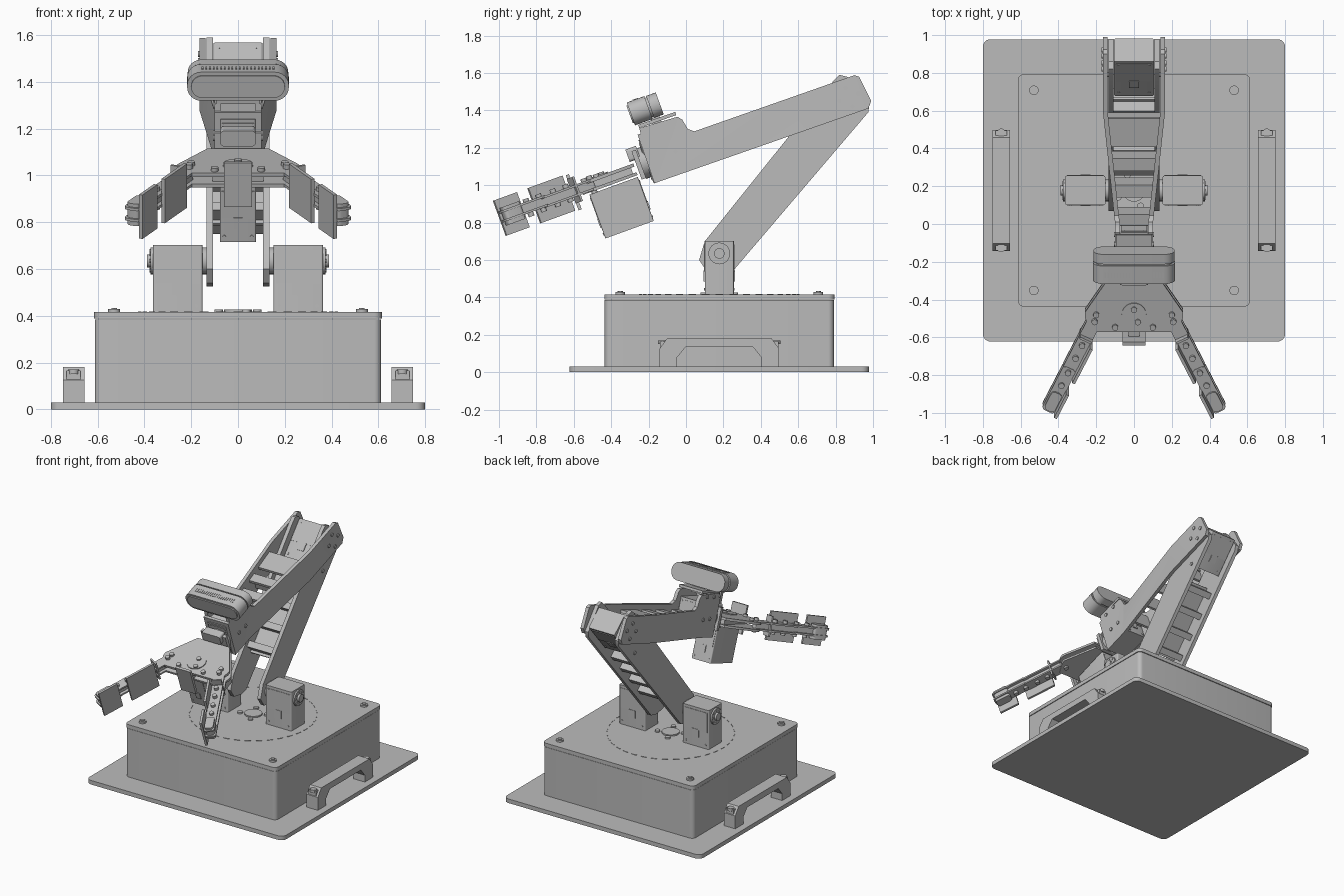
import bpy, bmesh, math
from mathutils import Matrix, Vector

cube = bpy.data.objects.get("Cube")
if cube:
    bpy.data.objects.remove(cube, do_unlink=True)

grey = bpy.data.materials.new("plain grey")
grey.use_nodes = True
grey.diffuse_color = (0.5, 0.5, 0.5, 1)
grey.node_tree.nodes["Principled BSDF"].inputs["Base Color"].default_value = grey.diffuse_color
WORLD = Matrix.Identity(4)


def frame(y, z, degrees):
    """Local frame in the side plane, tilted about the x axis."""
    return Matrix.Translation((0, y, z)) @ Matrix.Rotation(math.radians(degrees), 4, "X")


def finish(name, bm, matrix=WORLD):
    bmesh.ops.recalc_face_normals(bm, faces=bm.faces)
    bm.transform(matrix)
    mesh = bpy.data.meshes.new(name)
    bm.to_mesh(mesh)
    bm.free()
    mesh.materials.append(grey)
    ob = bpy.data.objects.new(name, mesh)
    bpy.context.scene.collection.objects.link(ob)
    bpy.ops.object.select_all(action="DESELECT")
    ob.select_set(True)
    bpy.context.view_layer.objects.active = ob
    bpy.ops.object.shade_smooth_by_angle(angle=math.radians(35))
    return ob


def box(name, center, size, matrix=WORLD, rounded=0.0, axis=2):
    """Box; edges parallel to the given axis may be rounded."""
    bm = bmesh.new()
    bmesh.ops.create_cube(bm, size=1)
    bm.transform(Matrix.Translation(center) @ Matrix.Diagonal((*size, 1)))
    if rounded:
        edges = [e for e in bm.edges
                 if abs((e.verts[0].co - e.verts[1].co).normalized()[axis]) > 0.9]
        bmesh.ops.bevel(bm, geom=edges, offset=rounded, segments=6, affect="EDGES", profile=0.5)
    return finish(name, bm, matrix)


def disc(name, center, radius, depth, axis="Z", matrix=WORLD, sides=24):
    bm = bmesh.new()
    bmesh.ops.create_cone(bm, cap_ends=True, segments=sides, radius1=radius, radius2=radius, depth=depth)
    turn = {"X": Matrix.Rotation(math.pi / 2, 4, "Y"),
            "Y": Matrix.Rotation(math.pi / 2, 4, "X"), "Z": WORLD}[axis]
    bm.transform(Matrix.Translation(center) @ turn)
    return finish(name, bm, matrix)


def prism(name, points, low, high, axis="X", matrix=WORLD, warp=None):
    """Extrude a y-z outline along x, or an x-y outline along z."""
    bm = bmesh.new()
    place = (lambda p: (low, *p)) if axis == "X" else (lambda p: (*p, low))
    face = bm.faces.new([bm.verts.new(place(p)) for p in points])
    grown = bmesh.ops.extrude_face_region(bm, geom=[face])["geom"]
    step = Vector((high - low, 0, 0)) if axis == "X" else Vector((0, 0, high - low))
    bmesh.ops.translate(bm, vec=step, verts=[v for v in grown if isinstance(v, bmesh.types.BMVert)])
    if warp:
        for y in (0, 0.6):
            bmesh.ops.bisect_plane(bm, geom=bm.verts[:] + bm.edges[:] + bm.faces[:],
                                   plane_co=(0, y, 0), plane_no=(0, 1, 0))
        for v in bm.verts:
            v.co.x += warp(v.co.y)
    return finish(name, bm, matrix)


def servo(name, center, size, matrix=WORLD):
    """Motor case with a seam line, a connector and case screws."""
    x, y, z = center
    w, d, h = size
    box(name + "_case", center, size, matrix, 0.008)
    box(name + "_seam", (x, y, z + h * 0.18), (w * 0.9, d + 0.006, h * 0.5), matrix)
    box(name + "_connector", (x, y, z - h * 0.15), (w * 0.25, d + 0.012, h * 0.2), matrix)
    for i in (-1, 1):
        for k in (-1, 1):
            disc(name + "_screw", (x + i * w * 0.38, y, z + k * h * 0.4),
                 0.007, d + 0.008, "Y", matrix, 10)


MID = 0.178

# Base plate, housing and lid
box("base_plate", (0, MID, 0.015), (1.6, 1.6, 0.03), rounded=0.04)
box("housing", (0, MID, 0.205), (1.225, 1.225, 0.36), rounded=0.03)
box("lid", (0, MID, 0.402), (1.23, 1.23, 0.028), rounded=0.032)
for sx in (-1, 1):
    for sy in (-1, 1):
        at = (sx * 0.53, MID + sy * 0.53)
        disc("lid_screw", (*at, 0.42), 0.025, 0.016)
        disc("lid_screw_head", (*at, 0.428), 0.014, 0.012, sides=6)
        disc("under_screw", (sx * 0.15, MID + sy * 0.15, 0.002), 0.016, 0.004)
        disc("handle_under_screw", (sx * 0.7, MID + sy * 0.27, 0.002), 0.02, 0.004)

# Turntable marks: ring of dashes
for i in range(36):
    ring = Matrix.Translation((0, MID, 0.417)) @ Matrix.Rotation(math.tau * i / 36, 4, "Z")
    box("turntable_dash", (0.425, 0, 0), (0.006, 0.04, 0.004), ring)
disc("turntable_hub", (0, MID, 0.42), 0.06, 0.012)
for i in range(4):
    a = math.tau * i / 4 + 0.4
    disc("hub_screw", (0.09 * math.cos(a), MID + 0.09 * math.sin(a), 0.42), 0.018, 0.014)

# Carrying handles
half = [(0.32, 0.03), (0.32, 0.125), (0.28, 0.18)]
inner = [(0.18, 0.135), (0.225, 0.08), (0.225, 0.03)]
run = half + [(-y, z) for y, z in half[::-1]] + [(-y, z) for y, z in inner[::-1]] + inner
for s in (-1, 1):
    x = s * 0.703
    prism("handle", [(y + MID, z) for y, z in run], x - 0.046, x + 0.046)
    for e in (-1, 1):
        box("handle_screw_pocket", (x, MID + e * 0.3, 0.14), (0.06, 0.035, 0.05))
        disc("handle_screw", (x, MID + e * 0.305, 0.16), 0.022, 0.02)

# Shoulder motors with horns on both faces
for s in (-1, 1):
    servo("shoulder_motor", (s * 0.258, MID, 0.558), (0.212, 0.155, 0.288))
    disc("shoulder_horn", (s * 0.25, MID, 0.635), 0.058, 0.25, "X")
    disc("shoulder_axle", (s * 0.255, MID, 0.635), 0.028, 0.27, "X")
    for i in range(8):
        a = math.tau * i / 8
        disc("horn_screw", (s * 0.37, MID + 0.043 * math.cos(a), 0.635 + 0.043 * math.sin(a)),
             0.007, 0.018, "X", sides=8)

# Lower arm: two side plates with cross rungs
lower = [(0.1, 0.7), (0.07, 0.6), (0.11, 0.54), (0.19, 0.526), (0.25, 0.54),
         (0.975, 1.39), (0.98, 1.43), (0.86, 1.58), (0.82, 1.59), (0.79, 1.56)]
for s in (-1, 1):
    prism("lower_arm_plate", lower, s * 0.108, s * 0.135)
LOW = frame(MID, 0.635, 49.7)
for t in (0.24, 0.4, 0.56, 0.72):
    box("lower_arm_rung", (0, t, 0), (0.22, 0.045, 0.16), LOW)
box("lower_arm_web", (0, 0.48, 0.005), (0.22, 0.56, 0.015), LOW)
servo("elbow_motor", (0, 0, 0), (0.21, 0.16, 0.28), frame(0.83, 1.41, -40.3))

# Upper arm: side plates taper inward toward the wrist
upper = [(-0.25, 1.305), (-0.045, 1.366), (-0.02, 1.35), (0.01, 1.3), (0.045, 1.288),
         (0.9, 1.588), (0.925, 1.58), (0.99, 1.45), (0.975, 1.41), (-0.17, 1.01)]


def taper(s):
    return lambda y: -s * 0.065 * min(1, max(0, (0.6 - y) / 0.6))


for s in (-1, 1):
    prism("upper_arm_plate", upper, s * 0.14, s * 0.165, warp=taper(s))
    for y, z in ((0.853, 1.52), (0.922, 1.49), (0.82, 1.45), (0.89, 1.42)):
        disc("elbow_screw", (s * 0.165, y, z), 0.013, 0.012, "X")
    for y, z in ((-0.13, 1.16), (-0.056, 1.18), (-0.185, 1.3), (-0.105, 1.33)):
        disc("wrist_screw", (s * 0.1, y, z), 0.013, 0.012, "X")
    disc("lower_arm_screw", (s * 0.136, 0.79, 1.27), 0.013, 0.01, "X")
UP = frame(0, 1.18, 19.2)
for t, long in ((0.04, 0.06), (0.2, 0.07), (0.35, 0.07), (0.53, 0.16)):
    box("upper_arm_rung", (0, t, 0.04), (0.18 + 0.2 * t, long, 0.02), UP)
    box("upper_arm_rib", (0, t + long * 0.4, -0.01), (0.17 + 0.2 * t, 0.015, 0.12), UP)

# Wrist motor, flange and camera shelf
servo("wrist_motor", (0, -0.11, 0.02), (0.15, 0.22, 0.24), UP)
box("wrist_front_plate", (0, -0.205, 0.04), (0.2, 0.02, 0.26), UP)
box("camera_shelf", (0, -0.09, 0.21), (0.19, 0.21, 0.018), UP)
GRIP = frame(-0.47, 1.02, 20)
disc("wrist_flange", (0, 0.27, 0.01), 0.085, 0.05, "Y", GRIP, 32)
box("wrist_bracket", (0, 0.235, 0.01), (0.2, 0.025, 0.16), GRIP)
box("wrist_clamp", (0, 0.225, 0.075), (0.15, 0.06, 0.07), GRIP, 0.015, 1)

# Camera: two stacked capsule shells on a post
CAM = frame(-0.215, 1.41, 20)
box("camera_front", (0, -0.035, 0), (0.435, 0.1, 0.13), CAM, 0.06, 1)
box("camera_lens_panel", (0, -0.088, 0), (0.4, 0.008, 0.1), CAM, 0.048, 1)
box("camera_waist", (0, 0.02, 0), (0.41, 0.02, 0.11), CAM, 0.05, 1)
box("camera_back", (0, 0.052, 0), (0.43, 0.055, 0.125), CAM, 0.058, 1)
for i in range(20):
    box("camera_vent", (-0.152 + i * 0.016, -0.035, 0.065), (0.007, 0.03, 0.006), CAM)
box("camera_post", (0, 0.03, -0.075), (0.1, 0.05, 0.07), CAM)

# Gripper palm, motor and centre pad
edge = [(0.13, 0.21), (0.26, 0.01), (0.26, -0.02), (0.22, -0.1)]
palm = edge + [(-x, y) for x, y in edge[::-1]]
prism("palm_top", palm, 0.008, 0.026, "Z", GRIP)
prism("palm_bottom", palm, -0.04, -0.024, "Z", GRIP)
box("palm_core", (0, 0.06, -0.01), (0.22, 0.26, 0.05), GRIP)
disc("palm_disc", (0, 0, 0.028), 0.065, 0.008, "Z", GRIP, 32)
for x, y in ((0, 0.03), (0.02, -0.04), (0.1, -0.07), (-0.1, -0.07), (0.2, 0), (-0.2, 0)):
    disc("palm_screw", (x, y, 0.03), 0.016, 0.024, "Z", GRIP, 12)
servo("grip_motor", (0, 0.07, -0.175), (0.155, 0.275, 0.25), GRIP)
box("centre_pad", (0, -0.142, -0.01), (0.12, 0.018, 0.2), GRIP)
box("centre_pad_arm", (0, -0.11, -0.01), (0.06, 0.06, 0.03), GRIP)

# Fingers: paired links, joint pins and grip pads
for s in (-1, 1):
    hand = GRIP @ Matrix.Translation((s * 0.2, -0.02, 0)) @ Matrix.Rotation(s * math.radians(26), 4, "Z")
    inward = -s * 0.043
    for z in (-0.03, 0.02):
        box("finger_link", (0, -0.16, z), (0.075, 0.36, 0.012), hand, 0.02)
        box("fingertip_link", (0, -0.45, z + 0.004), (0.075, 0.27, 0.012), hand, 0.02)
    box("finger_core", (0, -0.29, -0.004), (0.035, 0.54, 0.045), hand)
    box("fingertip_block", (0, -0.52, -0.004), (0.06, 0.11, 0.1), hand, 0.02)
    box("finger_joint_plate", (0, -0.125, 0), (0.07, 0.012, 0.14), hand)
    box("finger_pad", (inward, -0.255, -0.005), (0.016, 0.215, 0.2), hand)
    box("fingertip_pad", (inward, -0.508, -0.005), (0.016, 0.145, 0.2), hand)
    for t in (0.02, 0.17, 0.25, 0.34, 0.42, 0.49, 0.55):
        disc("finger_pin", (0, -t, -0.004), 0.016, 0.1, "Z", hand, 12)
    for t in (0.2, 0.31, 0.49, 0.53):
        disc("pad_screw", (inward * 0.5, -t, 0), 0.012, 0.05, "X", hand, 12)
